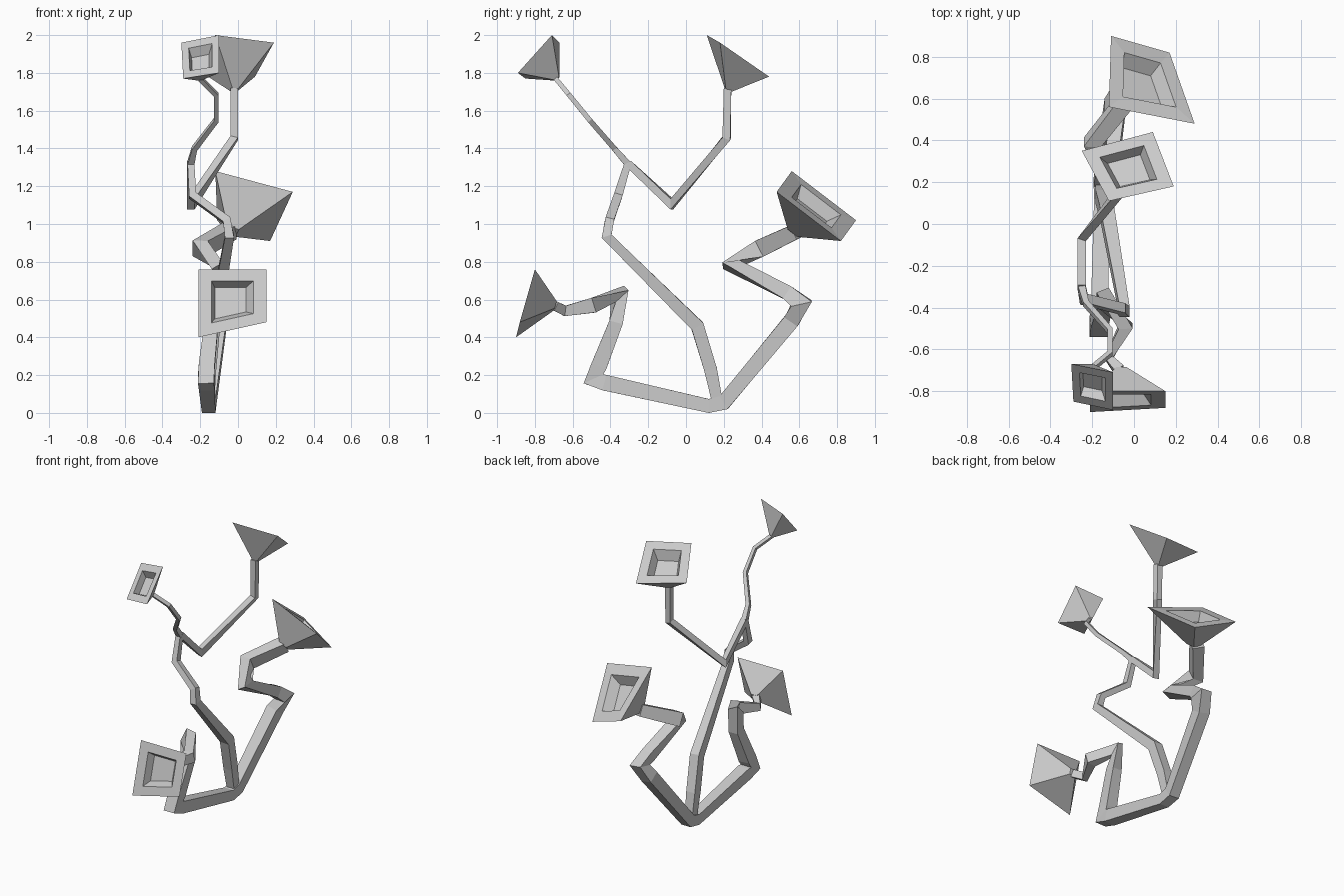
import bpy, bmesh
from mathutils import Vector


def finish(bm, name):
    bmesh.ops.recalc_face_normals(bm, faces=bm.faces)
    me = bpy.data.meshes.new(name)
    bm.to_mesh(me)
    bm.free()
    ob = bpy.data.objects.new(name, me)
    bpy.context.collection.objects.link(ob)
    return ob


def stem(name, pts):
    """Four-sided mitred tube; each point is (x, y, z, half width)."""
    bm = bmesh.new()
    pos = [Vector(p[:3]) for p in pts]
    rings = []
    for i, p in enumerate(pos):
        a = (p - pos[i - 1]).normalized() if i else (pos[1] - p).normalized()
        b = (pos[i + 1] - p).normalized() if i < len(pos) - 1 else a
        t = (a + b).normalized()
        side = Vector((1, 0, 0))
        side = (side - t * side.dot(t)).normalized()
        up = t.cross(side) * min(1.35, 1 / max(0.3, t.dot(a)))
        r = pts[i][3]
        rings.append([bm.verts.new(p + r * (side * u + up * v))
                      for u, v in ((1, 1), (-1, 1), (-1, -1), (1, -1))])
    for r0, r1 in zip(rings, rings[1:]):
        for k in range(4):
            j = (k + 1) % 4
            bm.faces.new((r0[k], r0[j], r1[j], r1[k]))
    bm.faces.new(rings[0])
    bm.faces.new(rings[-1])
    return finish(bm, name)


def flower(name, neck, corners, width):
    """Square funnel growing from the neck, with a flat rim and a sunken cup."""
    bm = bmesh.new()
    neck = Vector(neck)
    cs = [Vector(c) for c in corners]
    mid = sum(cs, Vector()) / 4
    back = neck - mid

    def ring(scale, depth):
        return [bm.verts.new(mid + (c - mid) * scale + back * depth) for c in cs]
    rings = [ring(width, 1), ring(1, 0), ring(0.62, 0), ring(0.46, 0.34)]
    for r0, r1 in zip(rings, rings[1:]):
        for k in range(4):
            j = (k + 1) % 4
            bm.faces.new((r0[k], r0[j], r1[j], r1[k]))
    bm.faces.new(rings[0])
    bm.faces.new(rings[-1])
    return finish(bm, name)


# Two thick lower stems joined at the foot
stem("lower_stems", [
    (-0.07, -0.70, 0.57, 0.025), (-0.12, -0.64, 0.54, 0.022),
    (-0.04, -0.49, 0.57, 0.034), (-0.15, -0.35, 0.63, 0.034),
    (-0.14, -0.37, 0.48, 0.036), (-0.165, -0.46, 0.25, 0.042),
    (-0.17, -0.49, 0.18, 0.042), (-0.165, -0.43, 0.16, 0.042),
    (-0.155, 0.12, 0.037, 0.036), (-0.155, 0.20, 0.055, 0.038),
    (-0.10, 0.56, 0.49, 0.042), (-0.06, 0.61, 0.58, 0.042),
    (-0.08, 0.54, 0.635, 0.038), (-0.11, 0.24, 0.785, 0.034),
    (-0.20, 0.39, 0.87, 0.040), (-0.04, 0.59, 0.965, 0.04)])

# Tall central stem up to the fork
stem("tall_stem", [
    (-0.155, 0.17, 0.04, 0.028), (-0.15, 0.13, 0.23, 0.034),
    (-0.13, 0.06, 0.46, 0.034), (-0.045, -0.42, 0.935, 0.024),
    (-0.06, -0.405, 1.02, 0.022), (-0.24, -0.36, 1.15, 0.021),
    (-0.25, -0.305, 1.33, 0.018)])

# Thin branches above the fork
stem("front_branch", [
    (-0.25, -0.31, 1.32, 0.018), (-0.23, -0.38, 1.40, 0.014),
    (-0.115, -0.51, 1.55, 0.013), (-0.115, -0.62, 1.685, 0.012),
    (-0.20, -0.69, 1.77, 0.012)])
stem("back_branch", [
    (-0.25, -0.305, 1.32, 0.020), (-0.25, -0.075, 1.105, 0.021),
    (-0.02, 0.215, 1.455, 0.020), (-0.02, 0.22, 1.72, 0.020)])

# Flared square flowers
flower("upper_back_flower", (-0.02, 0.22, 1.71), [
    (-0.25, 0.35, 1.84), (0.09, 0.44, 1.78),
    (0.19, 0.18, 1.96), (-0.12, 0.11, 2.0)], 0.1)
flower("upper_front_flower", (-0.20, -0.68, 1.77), [
    (-0.30, -0.67, 1.96), (-0.10, -0.71, 2.0),
    (-0.10, -0.89, 1.80), (-0.29, -0.85, 1.77)], 0.1)
flower("lower_back_flower", (-0.03, 0.57, 0.96), [
    (-0.12, 0.56, 1.28), (-0.11, 0.90, 1.02),
    (0.17, 0.82, 0.91), (0.29, 0.48, 1.17)], 0.15)
flower("lower_front_flower", (-0.06, -0.69, 0.57), [
    (-0.21, -0.80, 0.76), (0.15, -0.80, 0.76),
    (0.15, -0.88, 0.48), (-0.21, -0.90, 0.40)], 0.13)
